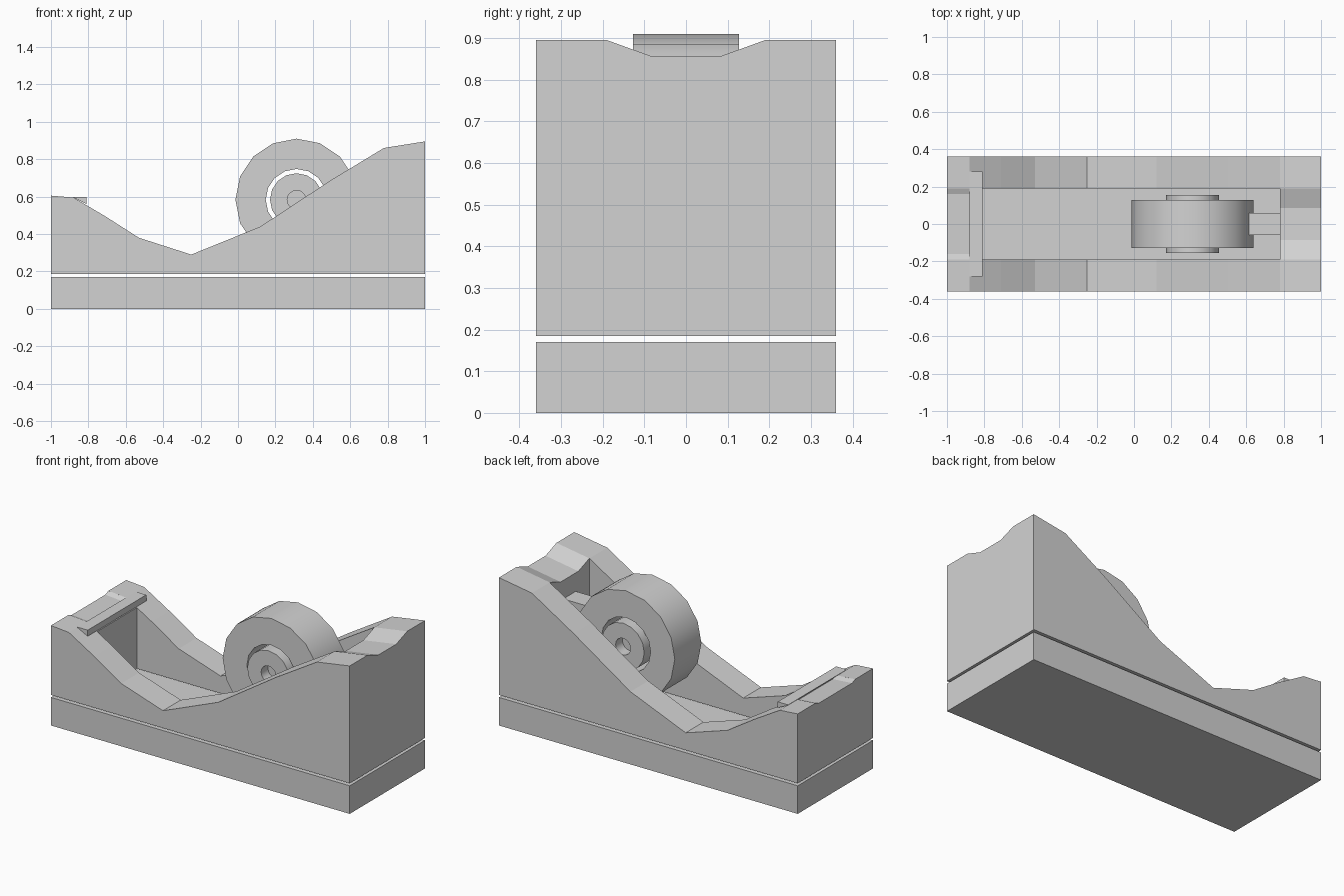
import bpy, bmesh, math
from mathutils import Vector

if "Cube" in bpy.data.objects:
    bpy.data.objects.remove(bpy.data.objects["Cube"])

grey = bpy.data.materials.new("light_grey")
grey.diffuse_color = (0.65, 0.65, 0.65, 1)
grey.use_nodes = True
grey.node_tree.nodes["Principled BSDF"].inputs["Base Color"].default_value = grey.diffuse_color


def finish(bm, name):
    bmesh.ops.remove_doubles(bm, verts=bm.verts, dist=1e-5)
    bmesh.ops.recalc_face_normals(bm, faces=bm.faces)
    me = bpy.data.meshes.new(name)
    bm.to_mesh(me)
    bm.free()
    ob = bpy.data.objects.new(name, me)
    me.materials.append(grey)
    bpy.context.collection.objects.link(ob)
    return ob


def prism(name, points, offset):
    """Extrude a closed polygon of 3D points along an offset."""
    bm = bmesh.new()
    face = bm.faces.new([bm.verts.new(p) for p in points])
    ext = bmesh.ops.extrude_face_region(bm, geom=[face], use_keep_orig=True)
    verts = [g for g in ext["geom"] if isinstance(g, bmesh.types.BMVert)]
    bmesh.ops.translate(bm, verts=verts, vec=Vector(offset))
    return finish(bm, name)


def side_prism(name, profile, y):
    return prism(name, [(x, -y, z) for x, z in profile], (0, 2 * y, 0))


def box(name, x0, x1, y, z0, z1):
    return side_prism(name, [(x0, z0), (x1, z0), (x1, z1), (x0, z1)], y)


def lathe(name, profile, segments, centre, closed):
    """Turn (radius, y) points around an axis parallel to y."""
    bm = bmesh.new()
    rings = []
    for i in range(segments):
        a = 2 * math.pi * i / segments
        rings.append([bm.verts.new((centre[0] + r * math.sin(a), y,
                                    centre[1] + r * math.cos(a))) for r, y in profile])
    n = len(profile)
    for i in range(segments):
        a, b = rings[i], rings[(i + 1) % segments]
        for j in range(n if closed else n - 1):
            k = (j + 1) % n
            bm.faces.new((a[j], a[k], b[k], b[j]))
    ob = finish(bm, name)
    bpy.ops.object.select_all(action='DESELECT')
    ob.select_set(True)
    bpy.context.view_layer.objects.active = ob
    bpy.ops.object.shade_smooth_by_angle(angle=math.radians(35))
    return ob


def cut(target, cutter):
    bpy.context.view_layer.objects.active = target
    mod = target.modifiers.new("cut", 'BOOLEAN')
    mod.operation = 'DIFFERENCE'
    mod.solver = 'EXACT'
    mod.object = cutter
    bpy.ops.object.modifier_apply(modifier=mod.name)
    bpy.data.objects.remove(cutter)


# Base slab
box("base", -1, 1, 0.36, 0, 0.17)

# Body with a curved rim
body = side_prism("body", [
    (-1, 0.185), (1, 0.185), (1, 0.895), (0.78, 0.86), (0.5, 0.69), (0.12, 0.44),
    (-0.25, 0.29), (-0.53, 0.38), (-0.71, 0.495), (-0.88, 0.595), (-1, 0.605)], 0.36)

# Central cavity, rear trough and shallow front trough
cut(body, box("cavity_cutter", -0.81, 0.78, 0.19, 0.1, 1.5))


def trough(x0, x1, z0, slope, wide, narrow, depth):
    pts = [(-wide, z0), (-narrow, z0 - depth), (narrow, z0 - depth), (wide, z0),
           (wide, z0 + 0.3), (-wide, z0 + 0.3)]
    d = x1 - x0
    cut(body, prism("trough_cutter", [(x0, y, z) for y, z in pts], (d, 0, d * slope)))


slope = 0.035 / 0.22
trough(0.77, 1.05, 0.895 - 0.23 * slope, slope, 0.19, 0.085, 0.038)
trough(-1.05, -0.87, 0.609, -0.083, 0.19, 0.16, 0.012)

# Cutting blade bar
side_prism("blade_bar", [(-0.88, 0.595), (-0.81, 0.56), (-0.81, 0.597), (-0.88, 0.597)], 0.28)

# Bracket behind the roll
box("roll_bracket", 0.615, 0.785, 0.06, 0.62, 0.71)

# Tape roll and hub
centre = (0.313, 0.583)
lathe("tape_roll", [(0.165, -0.127), (0.327, -0.127), (0.327, 0.127), (0.165, 0.127)],
      16, centre, True)
lathe("hub", [(0, -0.09), (0.05, -0.09), (0.05, -0.155), (0.142, -0.155),
              (0.142, 0.155), (0.05, 0.155), (0.05, 0.09), (0, 0.09)], 16, centre, False)
